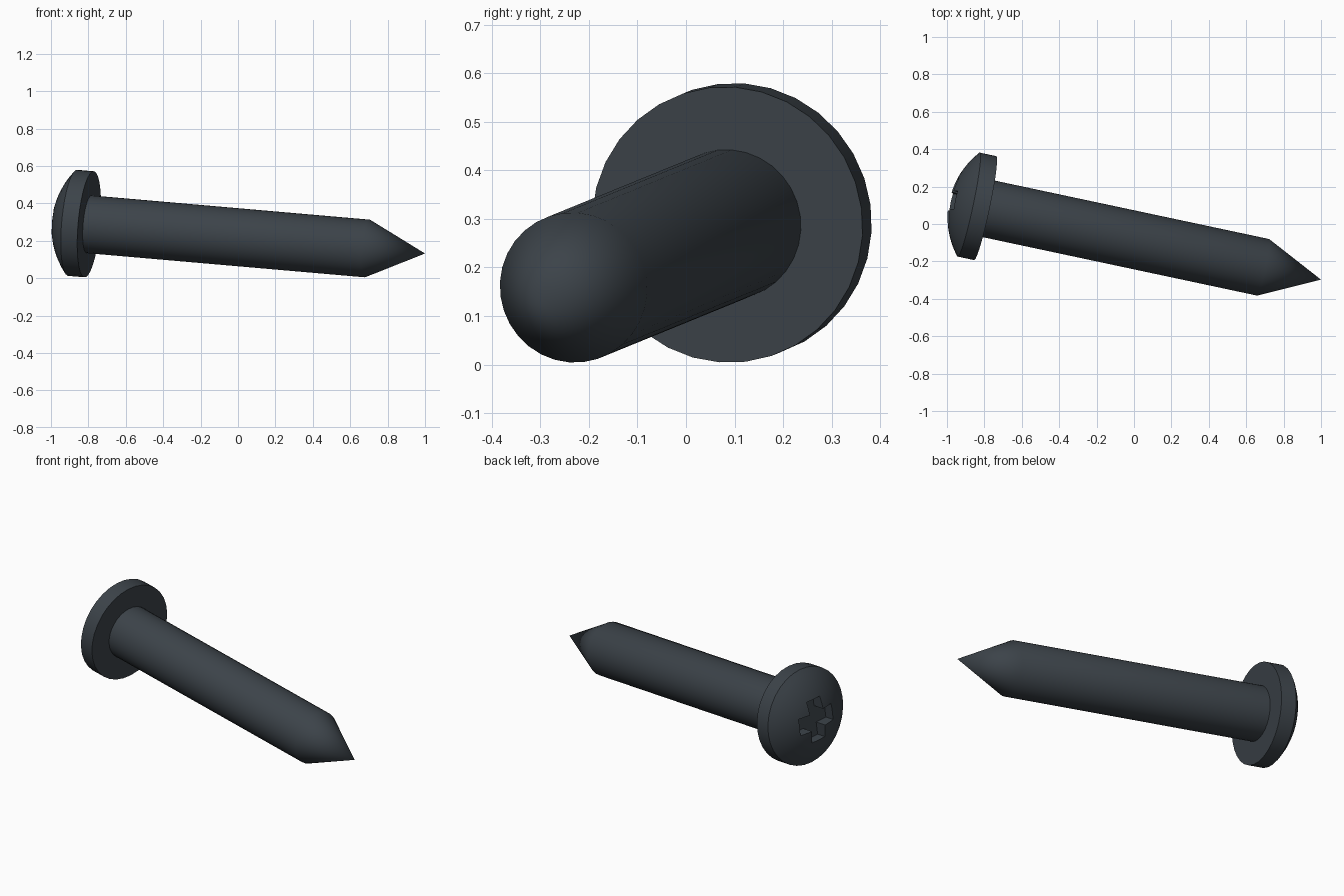
import bpy, bmesh, math
from mathutils import Matrix, Vector

cube = bpy.data.objects.get("Cube")
if cube:
    bpy.data.objects.remove(cube, do_unlink=True)

SEGMENTS = 32

# Dark metal
metal = bpy.data.materials.new("dark_slate_metal")
metal.use_nodes = True
colour = (0.045, 0.056, 0.067, 1)
metal.diffuse_color = colour
metal.node_tree.nodes["Principled BSDF"].inputs["Base Color"].default_value = colour

# Frame of the screw: local z runs from the head to the tip
axis = Vector((0.9746, -0.2076, -0.0848)).normalized()
side = Vector((0, 0, 1)).cross(axis).normalized()
up = axis.cross(side)
frame = Matrix((side, up, axis)).transposed().to_4x4()
frame = Matrix.Translation((-0.796, 0.085, 0.288)) @ frame @ Matrix.Rotation(math.radians(-4.5), 4, "Z")


def make_object(name, bm):
    bmesh.ops.recalc_face_normals(bm, faces=bm.faces)
    mesh = bpy.data.meshes.new(name)
    bm.to_mesh(mesh)
    bm.free()
    mesh.materials.append(metal)
    obj = bpy.data.objects.new(name, mesh)
    bpy.context.collection.objects.link(obj)
    obj.matrix_world = frame
    return obj


def lathe(name, profile):
    """Revolve (radius, height) points around local z."""
    bm = bmesh.new()
    verts = [bm.verts.new((r, 0, h)) for r, h in profile]
    edges = [bm.edges.new(pair) for pair in zip(verts, verts[1:])]
    bmesh.ops.spin(bm, geom=verts + edges, cent=(0, 0, 0), axis=(0, 0, 1),
                   angle=math.tau, steps=SEGMENTS, use_merge=False)
    bmesh.ops.remove_doubles(bm, verts=bm.verts, dist=0.0001)
    bmesh.ops.dissolve_degenerate(bm, edges=bm.edges, dist=0.0001)
    return make_object(name, bm)


def select_only(obj):
    bpy.ops.object.select_all(action="DESELECT")
    obj.select_set(True)
    bpy.context.view_layer.objects.active = obj


# Shaft with pointed tip
shaft = lathe("shaft", [(0, -0.02), (0.155, -0.02), (0.155, 1.525), (0, 1.843)])

# Domed head: flat underside, straight rim, spherical cap
rim_r, rim_h, dome_h = 0.285, 0.09, 0.105
dome_r = (rim_r ** 2 + dome_h ** 2) / (2 * dome_h)
sweep = math.asin(rim_r / dome_r)
profile = [(0, 0), (rim_r, 0)]
for i in range(9):
    a = sweep * (1 - i / 8)
    profile.append((dome_r * math.sin(a), -rim_h - dome_h + dome_r * (1 - math.cos(a))))
head = lathe("head", profile)

# Cross-shaped drive recess
half_width, reach = 0.05, 0.125
bm = bmesh.new()
outline = []
for quarter in range(4):
    turn = Matrix.Rotation(quarter * math.pi / 2, 3, "Z")
    for x, y in ((reach, -half_width), (reach, half_width), (half_width, half_width)):
        outline.append(bm.verts.new(turn @ Vector((x, y, -0.115))))
floor = bm.faces.new(outline)
wall = bmesh.ops.extrude_face_region(bm, geom=[floor])
bmesh.ops.translate(bm, vec=(0, 0, -0.2),
                    verts=[g for g in wall["geom"] if isinstance(g, bmesh.types.BMVert)])
if floor.is_valid and not any(len(e.link_faces) < 2 for e in floor.edges):
    pass
else:
    bmesh.ops.holes_fill(bm, edges=bm.edges)
cutter = make_object("recess_cutter", bm)
cutter.hide_render = True

cut = head.modifiers.new("recess", "BOOLEAN")
cut.operation = "DIFFERENCE"
cut.solver = "EXACT"
cut.object = cutter
bpy.context.view_layer.update()
select_only(head)
bpy.ops.object.modifier_apply(modifier=cut.name)
bpy.data.objects.remove(cutter, do_unlink=True)

# Smooth round surfaces, crisp edges
for obj in (shaft, head):
    select_only(obj)
    bpy.ops.object.shade_smooth_by_angle(angle=math.radians(30))
